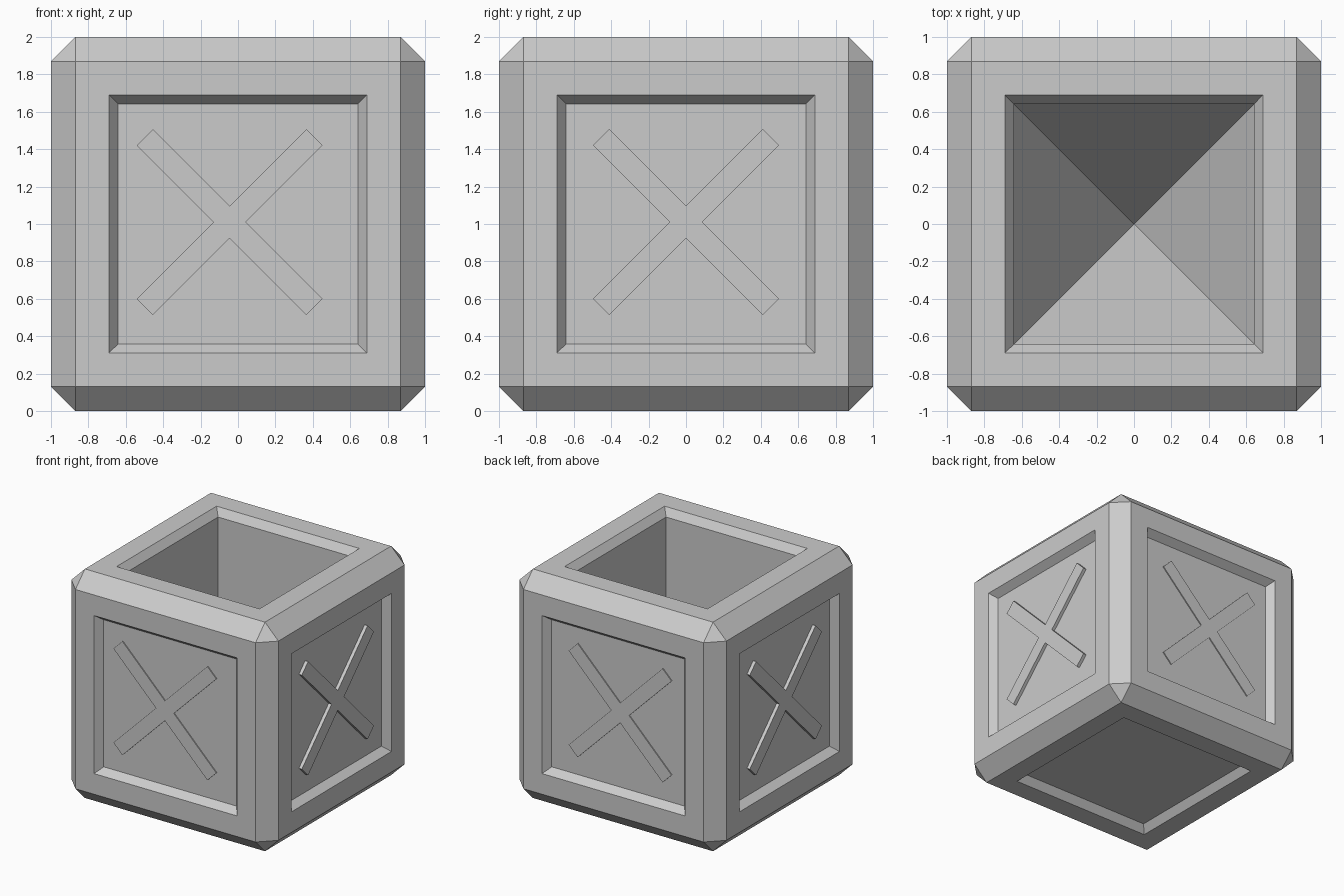
import bpy, bmesh
from math import pi
from mathutils import Matrix, Vector

if "Cube" in bpy.data.objects:
    bpy.data.objects.remove(bpy.data.objects["Cube"])


def finish(bm, name):
    me = bpy.data.meshes.new(name)
    bmesh.ops.recalc_face_normals(bm, faces=bm.faces)
    bm.to_mesh(me)
    bm.free()
    ob = bpy.data.objects.new(name, me)
    bpy.context.collection.objects.link(ob)
    return ob


# Crate body: chamfered cube
bm = bmesh.new()
bmesh.ops.create_cube(bm, size=2, matrix=Matrix.Translation((0, 0, 1)))
bmesh.ops.bevel(bm, geom=bm.edges[:], offset=0.13, segments=1,
                profile=0.5, affect='EDGES')

# Recessed panel with sloped rim on all six sides
panels = [f for f in bm.faces if f.calc_area() > 2]
bmesh.ops.inset_individual(bm, faces=panels, thickness=0.18, depth=0,
                           use_even_offset=True)
bmesh.ops.inset_individual(bm, faces=panels, thickness=0.048, depth=-0.064,
                           use_even_offset=True)

# Top opening: straight shaft ending in an inverted pyramid
bm.normal_update()
top = max(panels, key=lambda f: f.calc_center_median().z)
shaft = bmesh.ops.extrude_discrete_faces(bm, faces=[top])['faces'][0]
for v in shaft.verts:
    v.co.z = 1.2
tip = bmesh.ops.poke(bm, faces=[shaft])['verts'][0]
tip.co = Vector((0, 0, 0.1))
finish(bm, "crate_body")


# Crossed bars: one joined X per side panel
def cross(name, turn, shift, face):
    bm = bmesh.new()
    arm, half = 0.6415, 0.061
    pts = []
    for k in range(4):
        rot = Matrix.Rotation(pi / 4 + k * pi / 2, 3, 'Y')
        for x, z in ((arm, half), (arm, -half), (half, -half)):
            pts.append(rot @ Vector((x, 0, z)) + Vector((shift, -face, 1.01)))
    base = bm.faces.new([bm.verts.new(p) for p in pts])
    ext = bmesh.ops.extrude_face_region(bm, geom=[base])['geom']
    for v in ext:
        if isinstance(v, bmesh.types.BMVert):
            v.co.y = -0.92
    bmesh.ops.rotate(bm, verts=bm.verts[:], cent=(0, 0, 0),
                     matrix=Matrix.Rotation(turn, 3, 'Z'))
    finish(bm, name)


for name, turn, shift, face in (("front_cross", 0, -0.045, 0.945),
                                ("right_cross", pi / 2, 0, 0.965),
                                ("back_cross", pi, 0.025, 0.945),
                                ("left_cross", -pi / 2, 0, 0.965)):
    cross(name, turn, shift, face)
